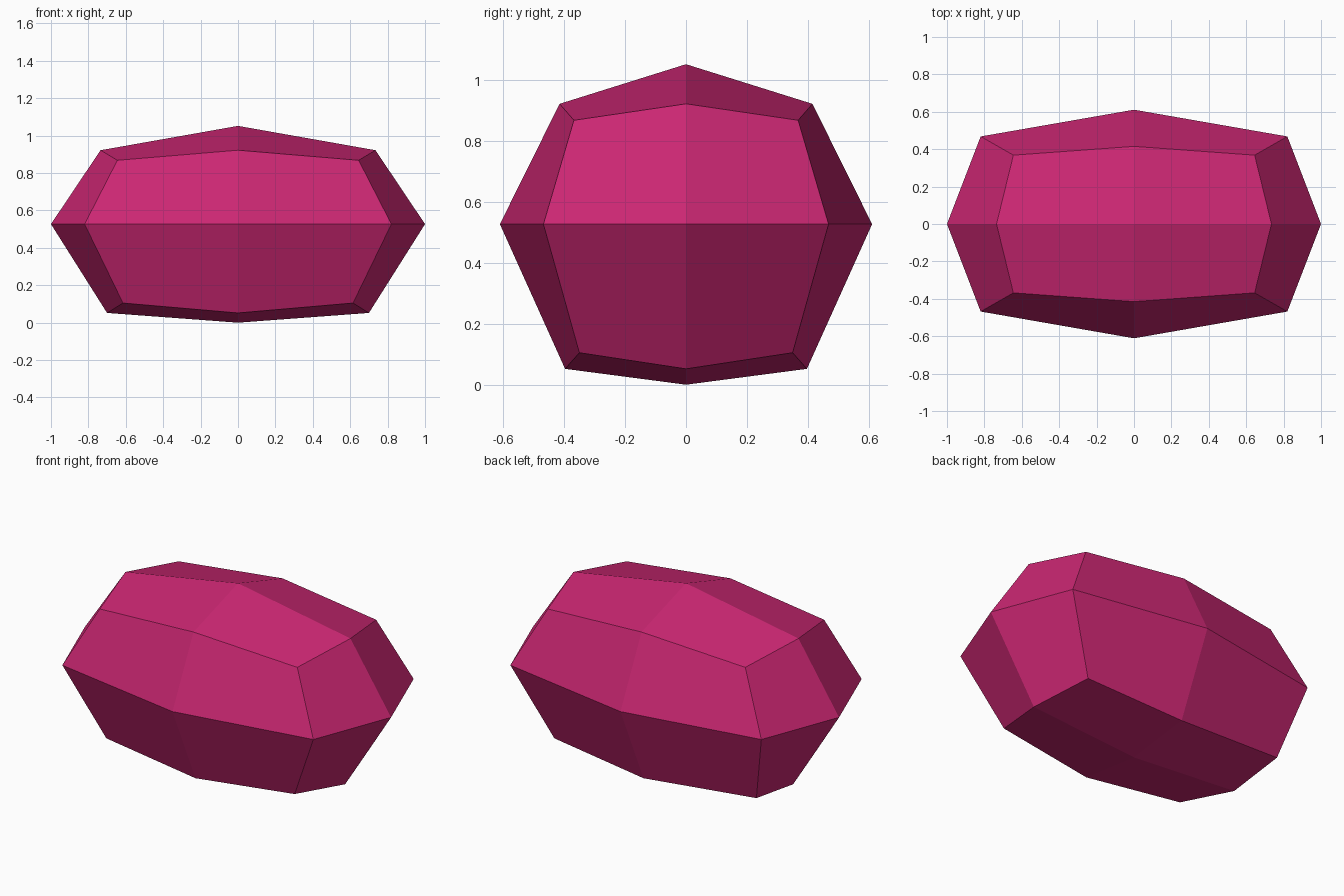
import bpy
import bmesh

cube = bpy.data.objects.get("Cube")
if cube:
    bpy.data.objects.remove(cube, do_unlink=True)

# One flat colour
pink = bpy.data.materials.new("deep pink")
pink.use_nodes = True
colour = (0.60, 0.02, 0.17, 1)
pink.diffuse_color = colour
pink.node_tree.nodes["Principled BSDF"].inputs["Base Color"].default_value = colour

# Position of each lattice point in one quadrant, keyed by side (x, y, level)
quadrant = {
    (0, 0, 1): (0, 0, 1.052),
    (1, 0, 1): (0.735, 0, 0.922),
    (0, 1, 1): (0, 0.415, 0.922),
    (1, 1, 1): (0.645, 0.368, 0.868),
    (1, 0, 0): (1, 0, 0.527),
    (0, 1, 0): (0, 0.611, 0.527),
    (1, 1, 0): (0.82, 0.468, 0.527),
    (0, 0, -1): (0, 0, 0),
    (1, 0, -1): (0.70, 0, 0.052),
    (0, 1, -1): (0, 0.397, 0.052),
    (1, 1, -1): (0.615, 0.35, 0.105),
}

# Faceted stone: a once-divided cube, with its points drawn in to the quadrant
bm = bmesh.new()
bmesh.ops.create_cube(bm, size=2)
bmesh.ops.subdivide_edges(bm, edges=bm.edges[:], cuts=1, use_grid_fill=True)
for v in bm.verts:
    sx, sy, sz = (round(c) for c in v.co)
    x, y, z = quadrant[abs(sx), abs(sy), sz]
    # The lower back right corner bulges outward
    if (sx, sy, sz) == (-1, 1, -1):
        x += 0.09
    v.co = (sx * x, sy * y, z)
bmesh.ops.recalc_face_normals(bm, faces=bm.faces[:])

mesh = bpy.data.meshes.new("faceted_stone")
bm.to_mesh(mesh)
bm.free()
mesh.materials.append(pink)
stone = bpy.data.objects.new("faceted_stone", mesh)
bpy.context.collection.objects.link(stone)
